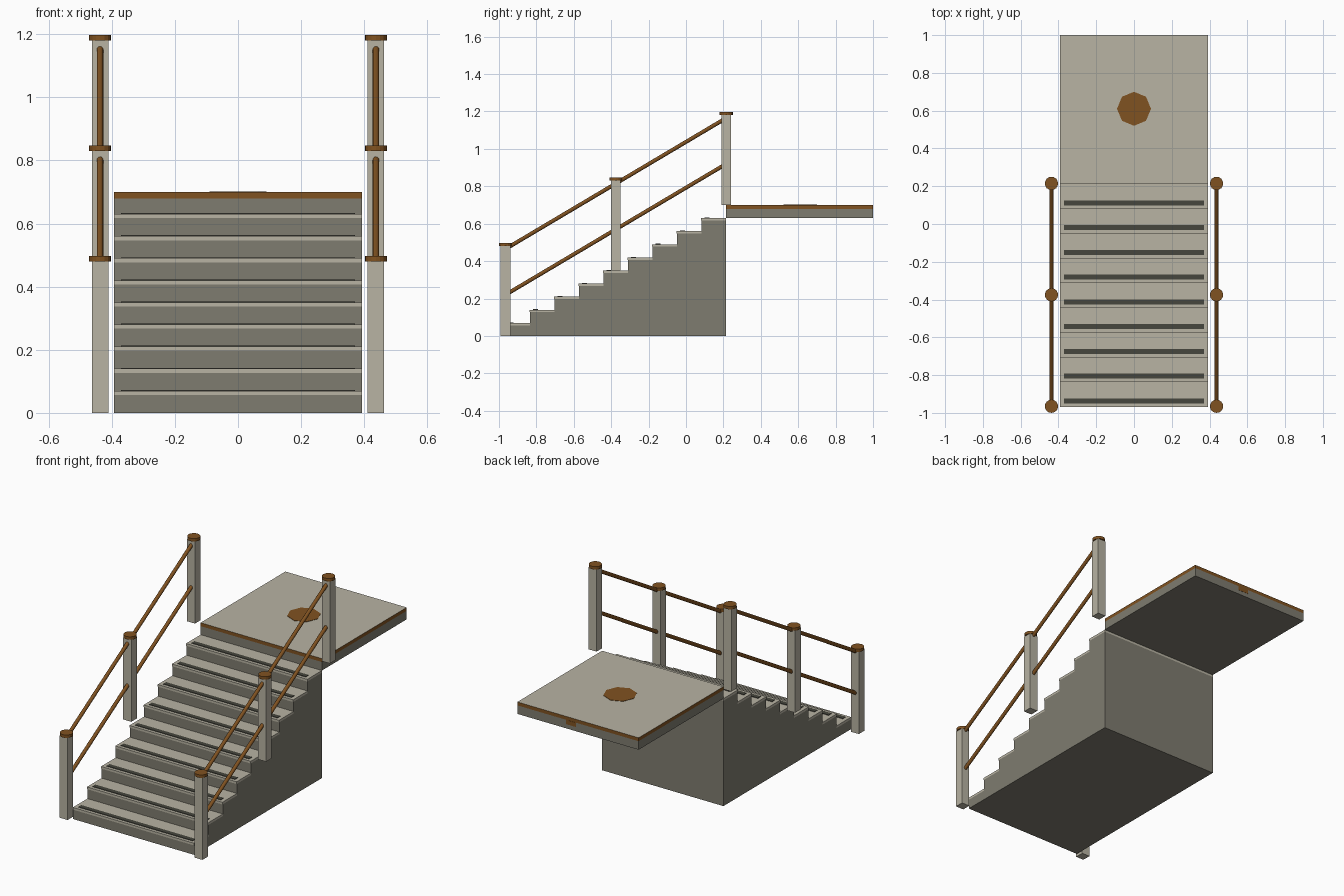
import bpy, bmesh, math
from mathutils import Vector

if "Cube" in bpy.data.objects:
    bpy.data.objects.remove(bpy.data.objects["Cube"])


def material(name, r, g, b):
    m = bpy.data.materials.new(name)
    m.diffuse_color = (r, g, b, 1)
    m.use_nodes = True
    m.node_tree.nodes["Principled BSDF"].inputs["Base Color"].default_value = m.diffuse_color
    return m


LIGHT = material("light_stone", 0.479, 0.451, 0.366)
DARK = material("dark_stone", 0.212, 0.202, 0.162)
BROWN = material("brown_wood", 0.216, 0.084, 0.015)
GRIP = material("grip_black", 0.061, 0.061, 0.048)


def finish(name, bm, *mats):
    bmesh.ops.recalc_face_normals(bm, faces=bm.faces)
    me = bpy.data.meshes.new(name)
    bm.to_mesh(me)
    bm.free()
    for m in mats:
        me.materials.append(m)
    ob = bpy.data.objects.new(name, me)
    bpy.context.collection.objects.link(ob)
    return ob


def box(name, lo, hi, mat, top=None):
    lo, hi = Vector(lo), Vector(hi)
    bm = bmesh.new()
    bmesh.ops.create_cube(bm, size=1)
    for v in bm.verts:
        v.co = Vector((v.co[i] * (hi[i] - lo[i]) + (lo[i] + hi[i]) / 2 for i in range(3)))
    if top:
        bm.normal_update()
        for f in bm.faces:
            f.material_index = 1 if f.normal.z > 0.5 else 0
    return finish(name, bm, mat, *([top] if top else []))


def rod(name, a, b, radius, sides, mat, smooth=False):
    a, b = Vector(a), Vector(b)
    bm = bmesh.new()
    bmesh.ops.create_cone(bm, cap_ends=True, segments=sides, radius1=radius,
                          radius2=radius, depth=(b - a).length)
    rot = Vector((0, 0, 1)).rotation_difference(b - a).to_matrix()
    for v in bm.verts:
        v.co = rot @ v.co + (a + b) / 2
    if smooth:
        for f in bm.faces:
            f.smooth = len(f.verts) == 4
    return finish(name, bm, mat)


W, STEPS, RUN, RISE, Y0 = 0.393, 9, 0.131, 0.07, -0.964
Y1 = Y0 + STEPS * RUN
SLAB = 0.013

# Solid stair body from a stepped profile
profile = [(Y0, 0)]
for i in range(STEPS):
    z = RISE * (i + 1) - SLAB
    profile += [(Y0 + i * RUN, z), (Y0 + (i + 1) * RUN, z)]
profile.append((Y1, 0))
bm = bmesh.new()
face = bm.faces.new([bm.verts.new((-W, y, z)) for y, z in profile])
ext = bmesh.ops.extrude_face_region(bm, geom=[face])["geom"]
bmesh.ops.translate(bm, vec=(2 * W, 0, 0), verts=[v for v in ext if isinstance(v, bmesh.types.BMVert)])
finish("stair_body", bm, DARK)

# Treads with dark grip strips
for i in range(STEPS):
    y, z = Y0 + i * RUN, RISE * (i + 1)
    box(f"tread_{i + 1}", (-W, y - 0.004, z - SLAB), (W, y + RUN, z), LIGHT)
    box(f"grip_strip_{i + 1}", (-0.37, y + 0.014, z - 0.002), (0.37, y + 0.041, z + 0.003), GRIP)

# Landing: dark slab, brown edge band with light top, centre inlay, back plate
box("landing_slab", (-W, Y1, 0.63), (W, 1.0, 0.68), DARK)
box("landing_band", (-W, Y1, 0.68), (W, 1.0, 0.70), BROWN, LIGHT)
rod("centre_inlay", (0, 0.61, 0.699), (0, 0.61, 0.702), 0.09, 8, BROWN)
box("back_plate", (0.012, 0.998, 0.655), (0.078, 1.001, 0.68), BROWN)

# Railings: posts with round caps, two sloped rails on each side
POSTS = [(-0.965, 0.0), (-0.375, 0.35), (0.215, 0.70)]
for side, x in (("left", -0.437), ("right", 0.437)):
    for n, (y, z) in enumerate(POSTS, 1):
        box(f"{side}_post_{n}", (x - 0.026, y - 0.026, z), (x + 0.026, y + 0.026, z + 0.48), LIGHT)
        rod(f"{side}_post_cap_{n}", (x, y, z + 0.48), (x, y, z + 0.497), 0.035, 16, BROWN)
    for label, h in (("lower", 0.22), ("upper", 0.465)):
        rod(f"{side}_{label}_rail", (x, POSTS[0][0], h), (x, POSTS[2][0], h + 0.70),
            0.0105, 12, BROWN, True)
